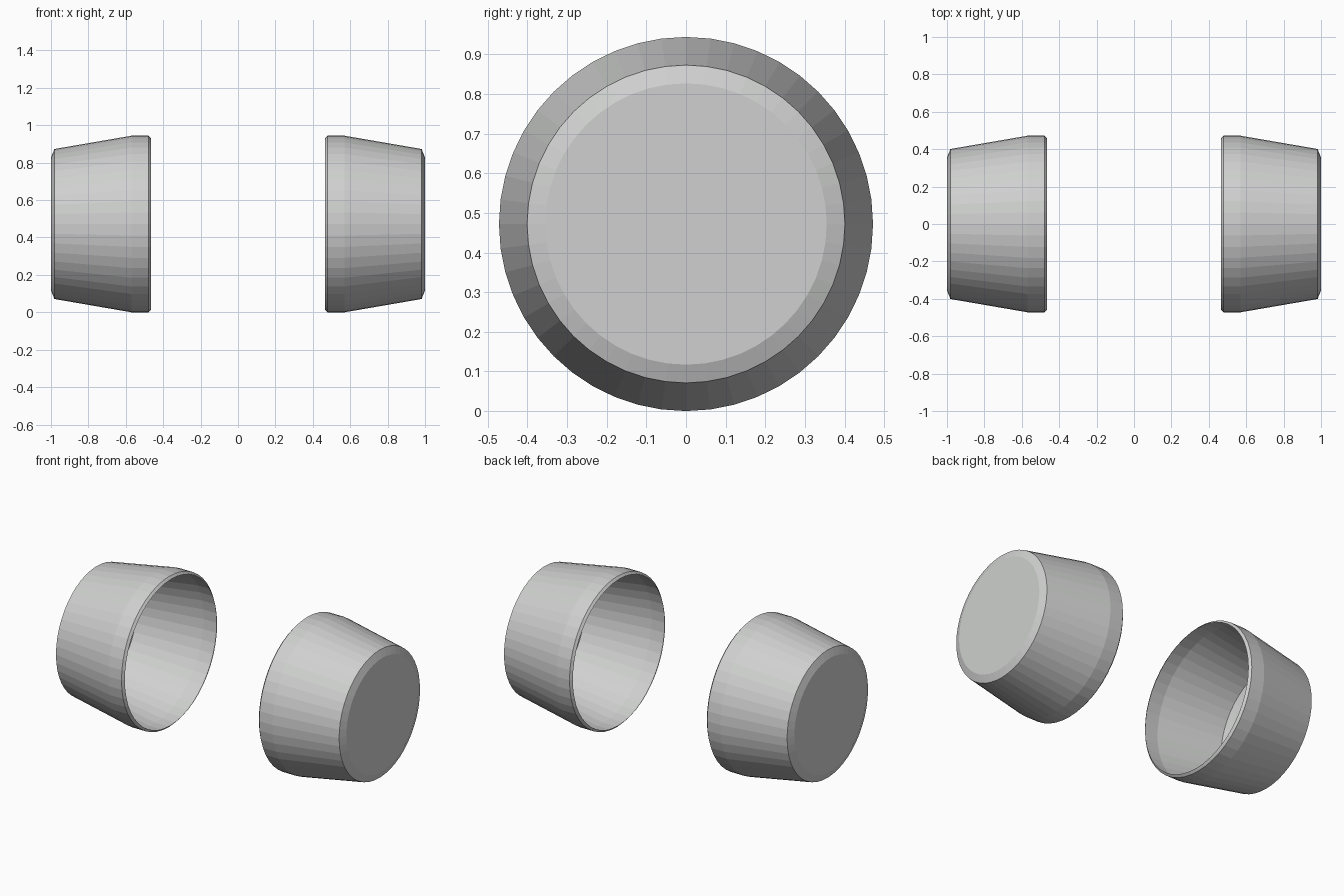
import bpy
import bmesh
import math

if "Cube" in bpy.data.objects:
    bpy.data.objects.remove(bpy.data.objects["Cube"], do_unlink=True)

SIDES = 48
RADIUS = 0.472

# Single warm-neutral grey for both cups
grey = bpy.data.materials.new("light grey")
grey.use_nodes = True
colour = (0.62, 0.63, 0.62, 1)
grey.diffuse_color = colour
grey.node_tree.nodes["Principled BSDF"].inputs["Base Color"].default_value = colour

# Cup wall from the open rim to the closed cap: (x, radius)
PROFILE = [(0.465, 0.457), (0.478, RADIUS), (0.57, RADIUS),
           (0.982, 0.401), (1.0, 0.355)]


def make_cup(name, side):
    """Thin open cup lying on its side, with its cap facing outwards."""
    bm = bmesh.new()
    rings = []
    for x, r in PROFILE:
        ring = []
        for i in range(SIDES):
            a = math.tau * i / SIDES
            ring.append(bm.verts.new((side * x, r * math.cos(a),
                                      RADIUS + r * math.sin(a))))
        rings.append(ring)

    # Tapered wall
    for a, b in zip(rings, rings[1:]):
        for i in range(SIDES):
            j = (i + 1) % SIDES
            quad = (a[i], a[j], b[j], b[i])
            bm.faces.new(quad if side < 0 else quad[::-1])

    # Closed cap
    bm.faces.new(rings[-1] if side > 0 else rings[-1][::-1])

    mesh = bpy.data.meshes.new(name)
    bm.normal_update()
    # Turn the whole shell outwards if the cap points in
    cap = max(bm.faces, key=lambda f: len(f.verts))
    if cap.normal.x * side < 0:
        bmesh.ops.reverse_faces(bm, faces=bm.faces)
    bmesh.ops.recalc_face_normals(bm, faces=bm.faces)
    bm.to_mesh(mesh)
    bm.free()
    mesh.materials.append(grey)
    cup = bpy.data.objects.new(name, mesh)
    bpy.context.collection.objects.link(cup)
    return cup


make_cup("left_cup", 1)
make_cup("right_cup", -1)
